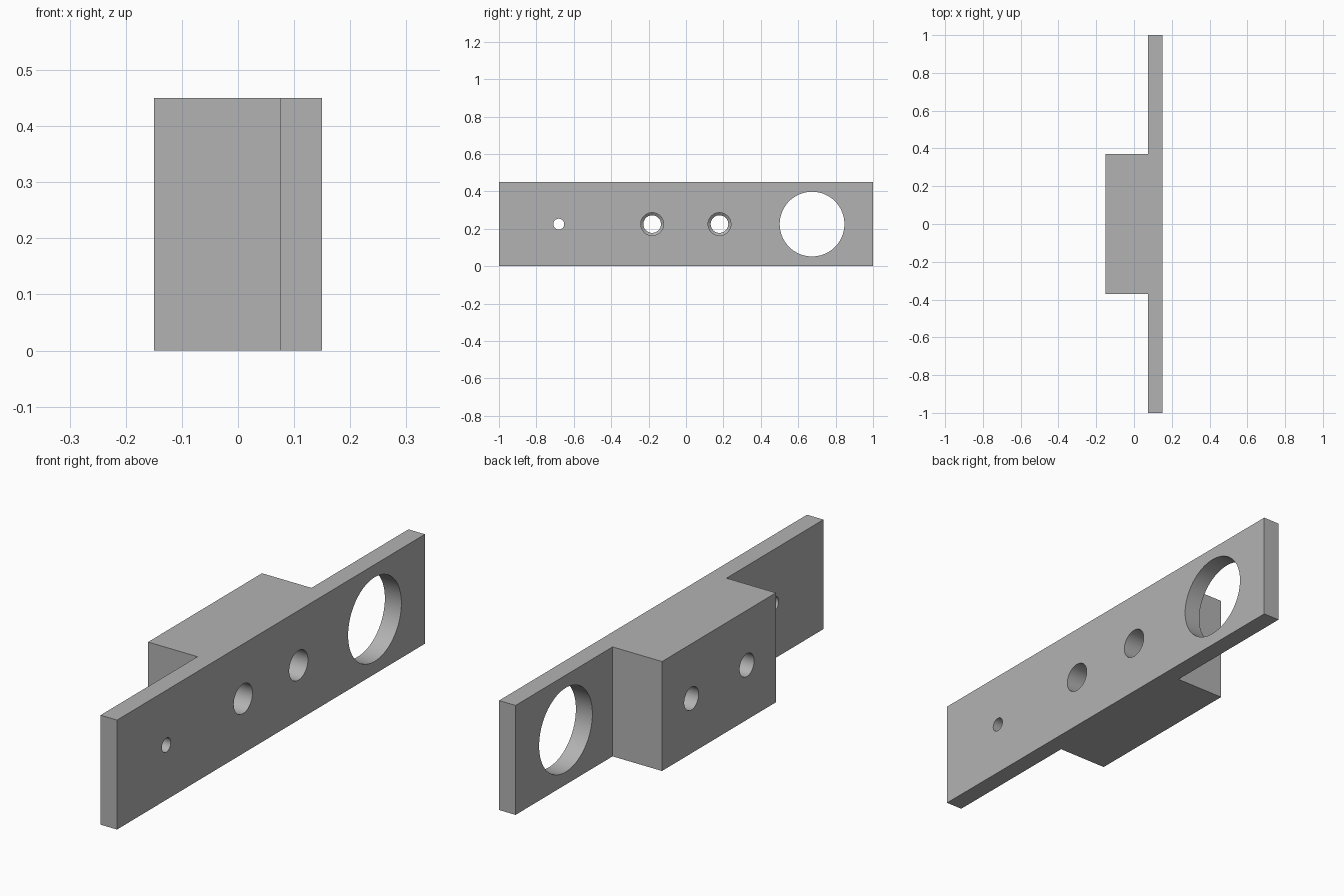
import bpy
import bmesh
from math import cos, sin, tau, radians

cube = bpy.data.objects.get("Cube")
if cube:
    bpy.data.objects.remove(cube, do_unlink=True)

HEIGHT = 0.45
MID = HEIGHT / 2
FRONT, STEP, BACK = 0.15, 0.075, -0.15   # x of plate face, plate rear, block rear
BLOCK = 0.37                             # half width of the block

grey = bpy.data.materials.new("plain grey")
grey.use_nodes = True
colour = (0.45, 0.45, 0.45, 1)
grey.diffuse_color = colour
grey.node_tree.nodes["Principled BSDF"].inputs["Base Color"].default_value = colour


def make_object(name, bm):
    bmesh.ops.recalc_face_normals(bm, faces=bm.faces)
    mesh = bpy.data.meshes.new(name)
    bm.to_mesh(mesh)
    bm.free()
    mesh.materials.append(grey)
    obj = bpy.data.objects.new(name, mesh)
    bpy.context.collection.objects.link(obj)
    return obj


def bore(name, y, profile, sides=64):
    """Turned cutter along x; profile lists (x, radius) pairs."""
    bm = bmesh.new()
    rings = [[bm.verts.new((x, y + r * cos(tau * i / sides), MID + r * sin(tau * i / sides)))
              for i in range(sides)] for x, r in profile]
    for a, b in zip(rings, rings[1:]):
        for i in range(sides):
            j = (i + 1) % sides
            bm.faces.new((a[i], a[j], b[j], b[i]))
    bm.faces.new(rings[0])
    bm.faces.new(rings[-1])
    return make_object(name, bm)


# Flat plate with a thick central block, extruded from its plan outline
bm = bmesh.new()
outline = [(FRONT, -1), (FRONT, 1), (STEP, 1), (STEP, BLOCK),
           (BACK, BLOCK), (BACK, -BLOCK), (STEP, -BLOCK), (STEP, -1)]
base = bm.faces.new([bm.verts.new((x, y, 0)) for x, y in outline])
top = bmesh.ops.extrude_face_region(bm, geom=[base])
bmesh.ops.translate(bm, vec=(0, 0, HEIGHT),
                    verts=[v for v in top["geom"] if isinstance(v, bmesh.types.BMVert)])
plate = make_object("mounting_plate", bm)

# Large opening, small pin hole and two stepped screw holes
stepped = [(0.2, 0.061), (0, 0.061), (-0.012, 0.047), (-0.2, 0.047)]
cutters = [
    bore("large_opening", 0.674, [(0.2, 0.173), (0, 0.173)], 96),
    bore("pin_hole", -0.68, [(0.2, 0.029), (0, 0.029)]),
    bore("screw_hole_near", -0.181, stepped),
    bore("screw_hole_far", 0.179, stepped),
]
bpy.context.view_layer.objects.active = plate
plate.select_set(True)
for cutter in cutters:
    cut = plate.modifiers.new(cutter.name, "BOOLEAN")
    cut.operation = "DIFFERENCE"
    cut.solver = "EXACT"
    cut.object = cutter
    bpy.ops.object.modifier_apply(modifier=cut.name)
    bpy.data.objects.remove(cutter, do_unlink=True)

bpy.ops.object.select_all(action="DESELECT")
plate.select_set(True)
bpy.ops.object.shade_smooth_by_angle(angle=radians(30))
